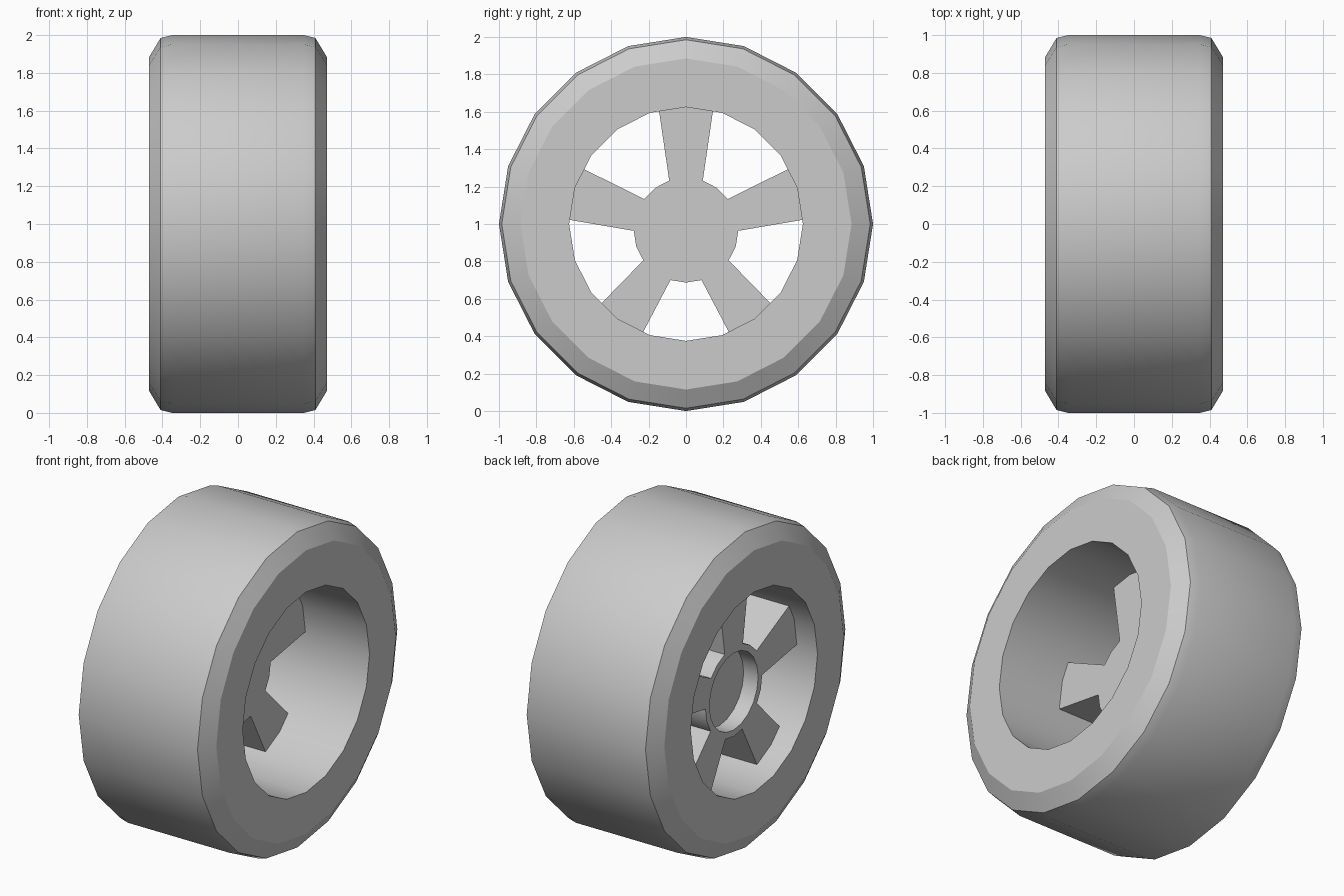
import bpy, bmesh, math

if "Cube" in bpy.data.objects:
    bpy.data.objects.remove(bpy.data.objects["Cube"])

SIDES = 20
HUB_Z = 0.967          # hub and spokes sit slightly below the tyre centre
X_OUT, X_IN = 0.03, -0.33


def finish(name, bm, z):
    bmesh.ops.remove_doubles(bm, verts=bm.verts, dist=1e-5)
    bmesh.ops.recalc_face_normals(bm, faces=bm.faces)
    me = bpy.data.meshes.new(name)
    bm.to_mesh(me)
    bm.free()
    ob = bpy.data.objects.new(name, me)
    ob.location.z = z
    bpy.context.collection.objects.link(ob)
    bpy.ops.object.select_all(action='DESELECT')
    ob.select_set(True)
    bpy.context.view_layer.objects.active = ob
    bpy.ops.object.shade_smooth_by_angle(angle=math.radians(30))
    return ob


def revolve(name, profile, z, closed):
    """Turn an (x, radius) profile around the x axis."""
    bm = bmesh.new()
    vs = [bm.verts.new((x, 0, r)) for x, r in profile]
    edges = [bm.edges.new(p) for p in zip(vs, vs[1:])]
    if closed:
        edges.append(bm.edges.new((vs[-1], vs[0])))
    bmesh.ops.spin(bm, geom=vs + edges, cent=(0, 0, 0), axis=(1, 0, 0),
                   angle=2 * math.pi, steps=SIDES, use_duplicate=False)
    return finish(name, bm, z)


# tyre: bevelled ring with a straight bore
half = [(0.47, 0.625), (0.47, 0.885), (0.41, 0.985), (0.35, 1.0)]
revolve("tyre", half + [(-x, r) for x, r in reversed(half)], 1.0, True)

# hub: flat outside, shallow cup inside
revolve("hub", [(X_OUT, 0), (X_OUT, 0.28), (X_IN, 0.28), (X_IN, 0.24),
                (X_IN + 0.1, 0.24), (X_IN + 0.1, 0)], HUB_Z, False)

# spokes: five deep wedges widening towards the tyre
for i in range(5):
    a = math.radians(72 * i)
    start, end = 0.262, 0.64 + 0.033 * math.cos(a)
    bm = bmesh.new()
    ring = []
    for d, s in ((start, -1), (start, 1), (end, 1), (end, -1)):
        w = s * (0.051 + 0.146 * d)
        ring.append((d * math.sin(a) + w * math.cos(a),
                     d * math.cos(a) - w * math.sin(a)))
    face = bm.faces.new([bm.verts.new((X_OUT, y, z)) for y, z in ring])
    ext = bmesh.ops.extrude_face_region(bm, geom=[face], use_keep_orig=True)
    bmesh.ops.translate(bm, vec=(X_IN - X_OUT, 0, 0),
                        verts=[g for g in ext["geom"] if isinstance(g, bmesh.types.BMVert)])
    finish(f"spoke_{i + 1}", bm, HUB_Z)
